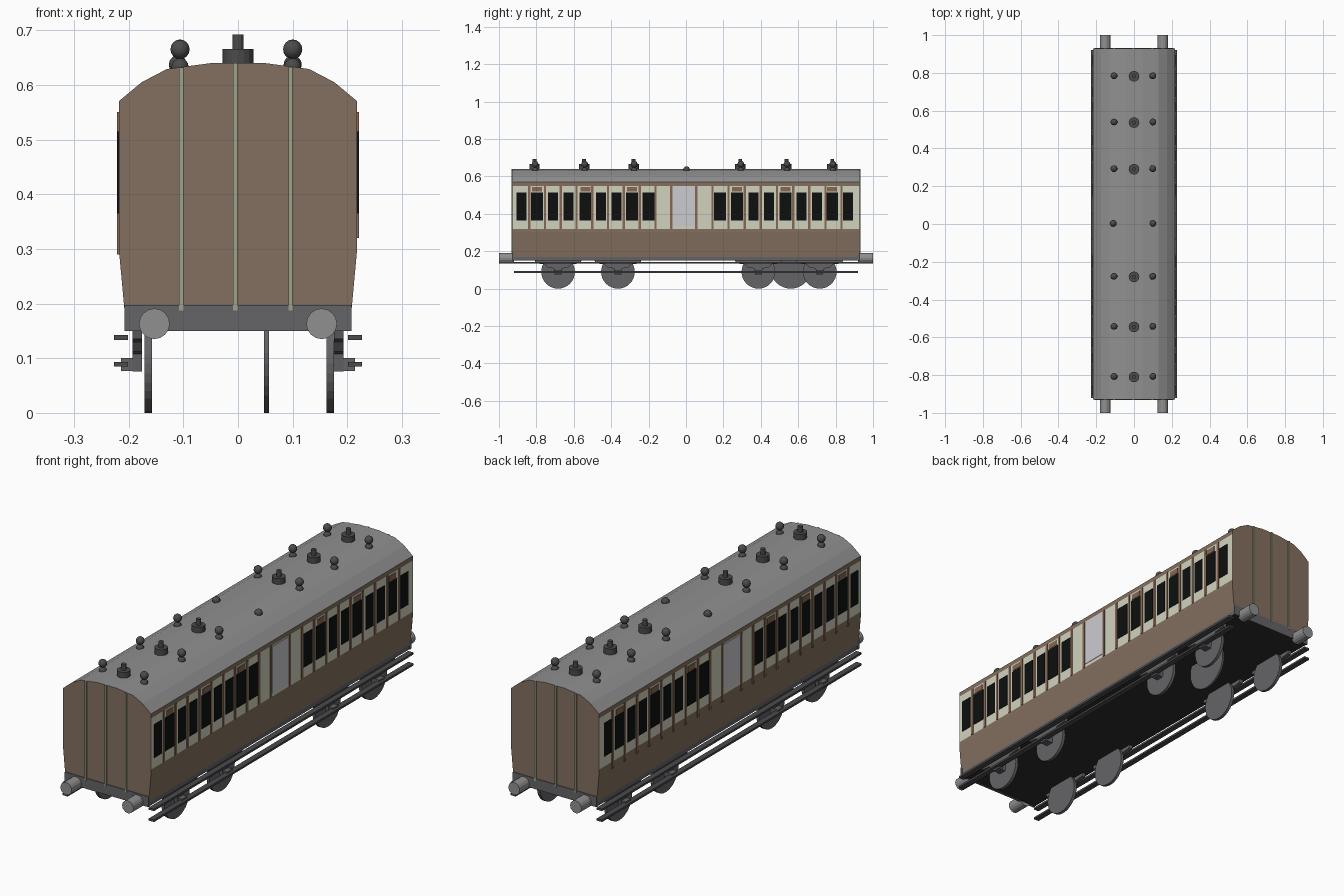
import bpy, bmesh, math
from mathutils import Matrix

if "Cube" in bpy.data.objects:
    bpy.data.objects.remove(bpy.data.objects["Cube"])

def mat(name, r, g, b):
    m = bpy.data.materials.new(name)
    m.diffuse_color = (r, g, b, 1)
    m.use_nodes = True
    m.node_tree.nodes["Principled BSDF"].inputs["Base Color"].default_value = m.diffuse_color
    return m

BROWN = mat("body brown", .23, .162, .115)
CREAM = mat("panel cream", .65, .65, .52)
BLACK = mat("window black", .004, .005, .005)
PALE = mat("door pale grey", .60, .60, .64)
ROOF = mat("roof grey", .28, .28, .28)
FRAME = mat("frame grey", .13, .125, .135)
FITTING = mat("fitting dark grey", .07, .07, .073)
UNDER = mat("underside black", .026, .026, .026)
STRIP = mat("end strip green grey", .34, .36, .26)
TRIM = mat("trim brown", .24, .135, .085)

def finish(name, bm, *mats):
    bmesh.ops.recalc_face_normals(bm, faces=bm.faces)
    me = bpy.data.meshes.new(name)
    bm.to_mesh(me)
    bm.free()
    for m in mats:
        me.materials.append(m)
    ob = bpy.data.objects.new(name, me)
    bpy.context.collection.objects.link(ob)
    return ob

def add_box(bm, x0, x1, y0, y1, z0, z1):
    M = Matrix.Translation(((x0+x1)/2, (y0+y1)/2, (z0+z1)/2)) @ Matrix.Diagonal((x1-x0, y1-y0, z1-z0, 1))
    bmesh.ops.create_cube(bm, size=1, matrix=M)

def add_cyl(bm, c, r, depth, axis='Z', n=16):
    rot = {'Z': Matrix(), 'X': Matrix.Rotation(math.pi/2, 4, 'Y'), 'Y': Matrix.Rotation(math.pi/2, 4, 'X')}[axis]
    bmesh.ops.create_cone(bm, cap_ends=True, segments=n, radius1=r, radius2=r, depth=depth,
                          matrix=Matrix.Translation(c) @ rot)

def add_ball(bm, c, r):
    bmesh.ops.create_uvsphere(bm, u_segments=14, v_segments=8, radius=r, matrix=Matrix.Translation(c))

def add_prism(bm, pts, axis, a, b):
    """Extrude a 2D outline along x or y."""
    place = (lambda p, t: (t, p[0], p[1])) if axis == 'X' else (lambda p, t: (p[0], t, p[1]))
    A = [bm.verts.new(place(p, a)) for p in pts]
    B = [bm.verts.new(place(p, b)) for p in pts]
    bm.faces.new(A)
    bm.faces.new(B[::-1])
    n = len(pts)
    for i in range(n):
        bm.faces.new((A[i], A[(i+1) % n], B[(i+1) % n], B[i]))

# Body shell: one extruded section, coloured by height and direction
half = [(.205, .15), (.206, .17), (.218, .3), (.218, .32), (.218, .55), (.218, .57),
        (.176, .605), (.13, .629), (.048, .64)]
bm = bmesh.new()
add_prism(bm, half + [(-x, z) for x, z in half[::-1]], 'Y', -.928, .928)
body = finish("coach_body", bm, BROWN, CREAM, ROOF, FRAME, UNDER)
for f in body.data.polygons:
    z = f.center.z
    if abs(f.normal.y) > .9:
        f.material_index = 0
    elif f.normal.z < -.9:
        f.material_index = 4
    elif z > .57:
        f.material_index = 2
    elif z < .17:
        f.material_index = 3
    elif .32 < z < .55:
        f.material_index = 1

# Side windows, trim, vents and centre doors as thin plates on both sides
windows = [-.88, -.797, -.711, -.628, -.537, -.455, -.372, -.289, -.2,
           .182, .273, .361, .444, .532, .618, .70, .781, .867]
vents = (1, 4, 7, 10, 13, 16)
trims = [-.838 + .0843*k for k in range(10)] + [.055 + .0863*k for k in range(10)]
for s, side in ((1, "right"), (-1, "left")):
    def plate(bm, t, y0, y1, z0, z1):
        add_box(bm, min(s*.217, s*(.218+t)), max(s*.217, s*(.218+t)), y0, y1, z0, z1)
    bm = bmesh.new()
    for i, y in enumerate(windows):
        w = .032 if i in vents or i in (8, 9) else .027
        plate(bm, .002, y-w, y+w, .365, .515)
    finish(side + "_windows", bm, BLACK)
    bm = bmesh.new()
    for y in trims:
        plate(bm, .003, y-.006, y+.006, .32 if s > 0 else .29, .55)
    for i in vents:
        plate(bm, .002, windows[i]-.026, windows[i]+.026, .518, .543)
    finish(side + "_trim", bm, TRIM)
    bm = bmesh.new()
    plate(bm, .002, -.07, .05, .335, .545)
    finish(side + "_centre_door", bm, PALE)

# Ends: headstock, upright strips and buffers
for e, end in ((-1, "front"), (1, "back")):
    ys = sorted((e*.92, e*.931))
    bm = bmesh.new()
    add_box(bm, -.208, .208, *ys, .15, .197)
    finish(end + "_headstock", bm, FRAME)
    bm = bmesh.new()
    for x, top in ((-.104, .632), (-.005, .64), (.096, .633)):
        add_box(bm, x-.004, x+.004, *sorted((e*.92, e*.933)), .187, top)
    finish(end + "_strips", bm, STRIP)
    bm = bmesh.new()
    for x in (-.153, .153):
        add_cyl(bm, (x, e*.96, .163), .028, .08, 'Y')
    finish(end + "_buffers", bm, ROOF)

# Roof lamps and ball ventilators
lamps, balls = bmesh.new(), bmesh.new()
for y in (-.81, -.545, -.28, .29, .537, .782):
    add_cyl(lamps, (0, y, .65), .028, .032)
    add_cyl(lamps, (0, y, .675), .0105, .034, n=12)
    for x in (-.106, .1):
        add_ball(balls, (x, y+.003, .665), .018)
        add_cyl(balls, (x, y+.003, .645), .006, .03, n=8)
        add_ball(balls, (x, y+.003, .633), .016)
for x in (-.11, .1):
    add_ball(balls, (x, .003, .637), .017)
finish("roof_lamps", lamps, FITTING)
vent_ob = finish("roof_ventilators", balls, FITTING)
for p in vent_ob.data.polygons:
    p.use_smooth = True

# Wheels, with the single odd wheel inboard
axles = (-.684, -.364, .387, .715)
bm = bmesh.new()
for y in axles:
    for x in (-.164, .169):
        add_cyl(bm, (x, y, .09), .09, .014, 'X', 32)
add_cyl(bm, (.052, .56, .11), .11, .009, 'X', 32)
finish("wheels", bm, FRAME)

# Springs, axle boxes and footboards on both sides
guard = [(-.125, .152), (-.12, .135), (-.07, .13), (-.055, .112), (-.022, .108), (-.018, .076),
         (.018, .076), (.022, .108), (.055, .112), (.07, .13), (.12, .135), (.125, .152)]
for s, side in ((1, "right"), (-1, "left")):
    bm = bmesh.new()
    for y in axles:
        add_prism(bm, [(y+a, z) for a, z in guard], 'X', s*.176, s*.193)
        add_box(bm, *sorted((s*.19, s*.214)), y-.018, y+.018, .077, .1)
    finish(side + "_axle_guards", bm, FRAME)
    bm = bmesh.new()
    for z in (.138, .089):
        add_box(bm, *sorted((s*.201, s*.227)), -.92, .92, z-.0045, z+.0045)
    finish(side + "_footboards", bm, FITTING)
